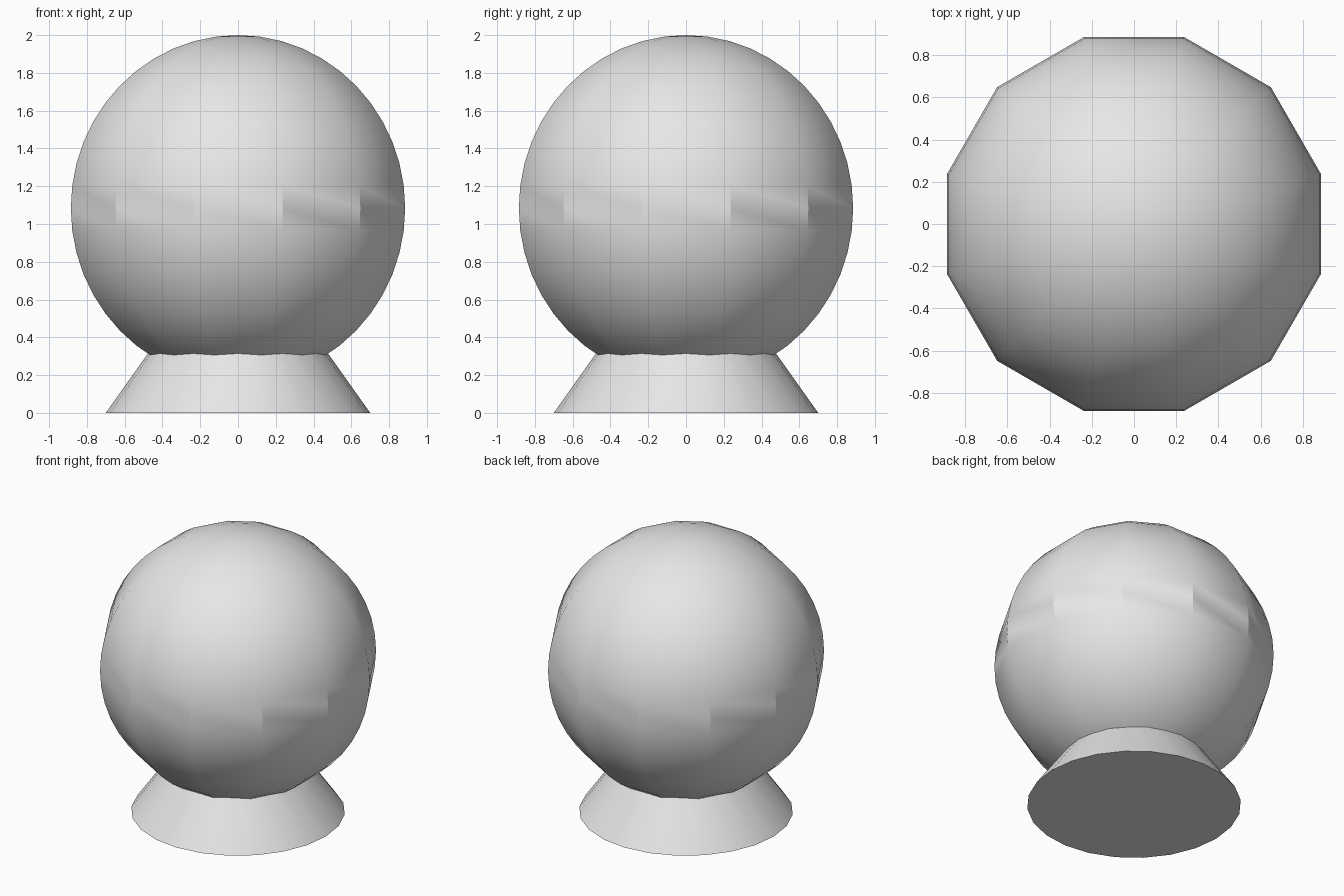
import bpy
from math import radians, cos

cube = bpy.data.objects.get("Cube")
if cube:
    bpy.data.objects.remove(cube, do_unlink=True)

grey = bpy.data.materials.new("light_grey")
grey.use_nodes = True
grey.diffuse_color = (0.8, 0.8, 0.8, 1)
grey.node_tree.nodes["Principled BSDF"].inputs["Base Color"].default_value = grey.diffuse_color


def finish(name, angle):
    """Name the active object, colour it and smooth its shallow edges."""
    obj = bpy.context.object
    obj.name = name
    obj.data.materials.append(grey)
    bpy.ops.object.transform_apply(location=False, rotation=True, scale=True)
    bpy.ops.object.shade_smooth_by_angle(angle=radians(angle))


# Twelve-sided ball, turned so that flat sides face the axes
radius = 0.885 / cos(radians(15))
bpy.ops.mesh.primitive_uv_sphere_add(segments=12, ring_count=24, radius=radius,
                                     location=(0, 0, 2 - radius),
                                     rotation=(0, 0, radians(15)))
finish("ball", 29.7)

# Flared foot whose top runs into the ball
height = 0.45
bpy.ops.mesh.primitive_cone_add(vertices=24, radius1=0.7, radius2=0.7 - 0.71 * height,
                                depth=height, location=(0, 0, height / 2))
finish("foot", 30)
